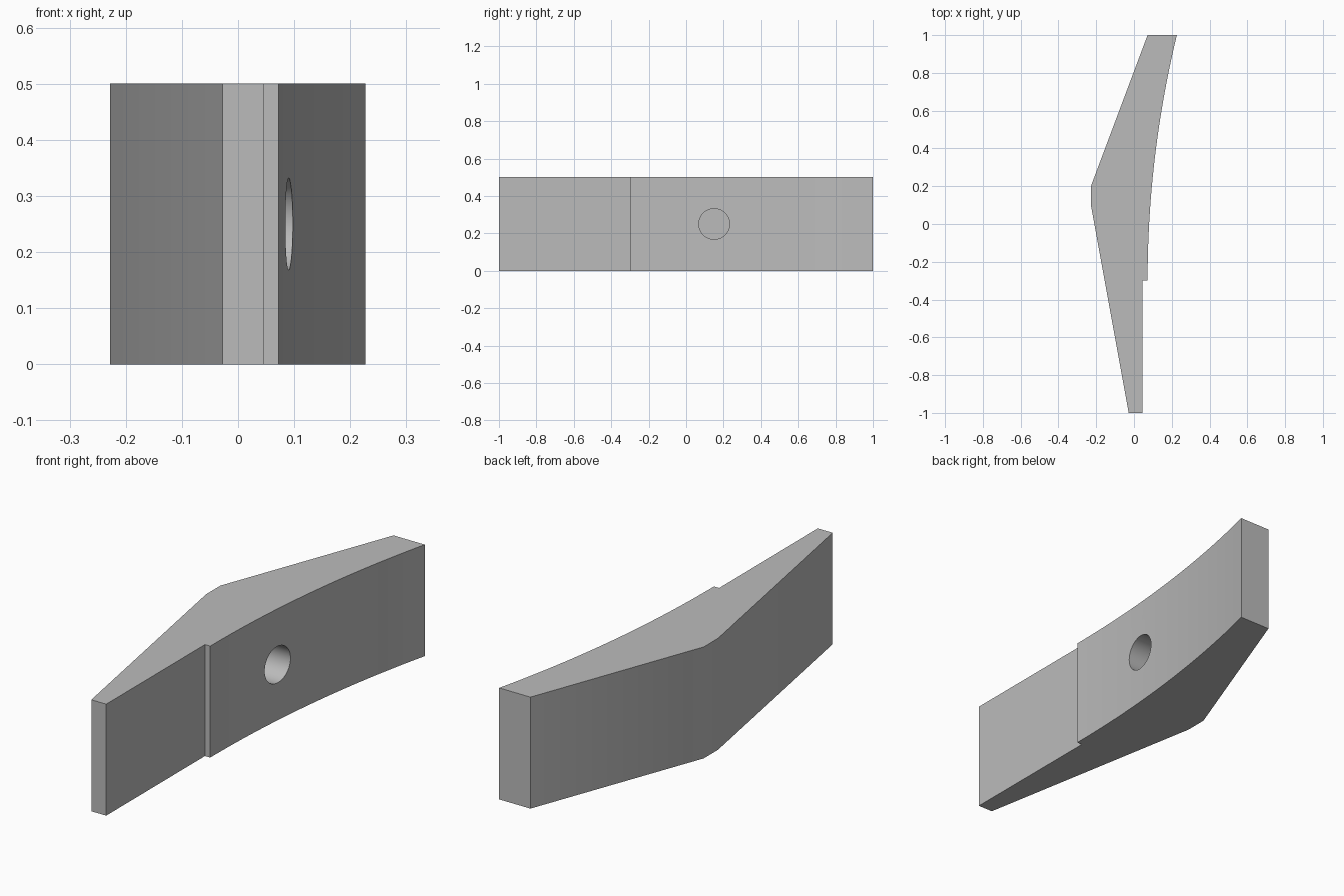
import bpy
import bmesh
import math

cube = bpy.data.objects.get("Cube")
if cube:
    bpy.data.objects.remove(cube, do_unlink=True)

HEIGHT = 0.5
STEP_Y = -0.3          # where the curved face starts
CURVE_X = 0.072
RADIUS = 5.53
SEGMENTS = 24

# Single grey material
grey = bpy.data.materials.new("plain grey")
grey.use_nodes = True
colour = (0.5, 0.5, 0.5, 1)
grey.diffuse_color = colour
grey.node_tree.nodes["Principled BSDF"].inputs["Base Color"].default_value = colour


def curved_face(y):
    """x of the concave face, an arc tangent at the step."""
    return CURVE_X + RADIUS - math.sqrt(RADIUS ** 2 - (y - STEP_Y) ** 2)


def add_object(name, bm):
    mesh = bpy.data.meshes.new(name)
    bmesh.ops.recalc_face_normals(bm, faces=bm.faces)
    bm.to_mesh(mesh)
    bm.free()
    mesh.materials.append(grey)
    obj = bpy.data.objects.new(name, mesh)
    bpy.context.collection.objects.link(obj)
    return obj


# Lever body: plan outline extruded upwards
arc_ys = [STEP_Y + (1 - STEP_Y) * i / SEGMENTS for i in range(SEGMENTS + 1)]
outline = [(-0.028, -1), (0.046, -1), (0.046, STEP_Y)]
outline += [(curved_face(y), y) for y in arc_ys]
outline += [(0.072, 1), (-0.228, 0.2), (-0.228, 0.1)]

bm = bmesh.new()
base = bm.faces.new([bm.verts.new((x, y, 0)) for x, y in outline])
top = bmesh.ops.extrude_face_region(bm, geom=[base])["geom"]
bmesh.ops.translate(bm, vec=(0, 0, HEIGHT),
                    verts=[v for v in top if isinstance(v, bmesh.types.BMVert)])
body = add_object("lever_body", bm)

# Blind round hole in the curved face
bm = bmesh.new()
bmesh.ops.create_cone(bm, cap_ends=True, segments=64,
                      radius1=0.082, radius2=0.082, depth=0.4)
cutter = add_object("hole_cutter", bm)
cutter.rotation_euler.y = math.pi / 2
cutter.location = (0.09, 0.15, HEIGHT / 2)
cutter.hide_render = True
cutter.hide_viewport = True

cut = body.modifiers.new("hole", "BOOLEAN")
cut.operation = "DIFFERENCE"
cut.solver = "EXACT"
cut.object = cutter

# Bake the hole, then smooth the gentle curves
bpy.context.view_layer.update()
evaluated = body.evaluated_get(bpy.context.evaluated_depsgraph_get())
body.data = bpy.data.meshes.new_from_object(evaluated)
body.modifiers.clear()
bpy.data.objects.remove(cutter, do_unlink=True)

bpy.ops.object.select_all(action="DESELECT")
body.select_set(True)
bpy.context.view_layer.objects.active = body
bpy.ops.object.shade_smooth_by_angle(angle=math.radians(30))
